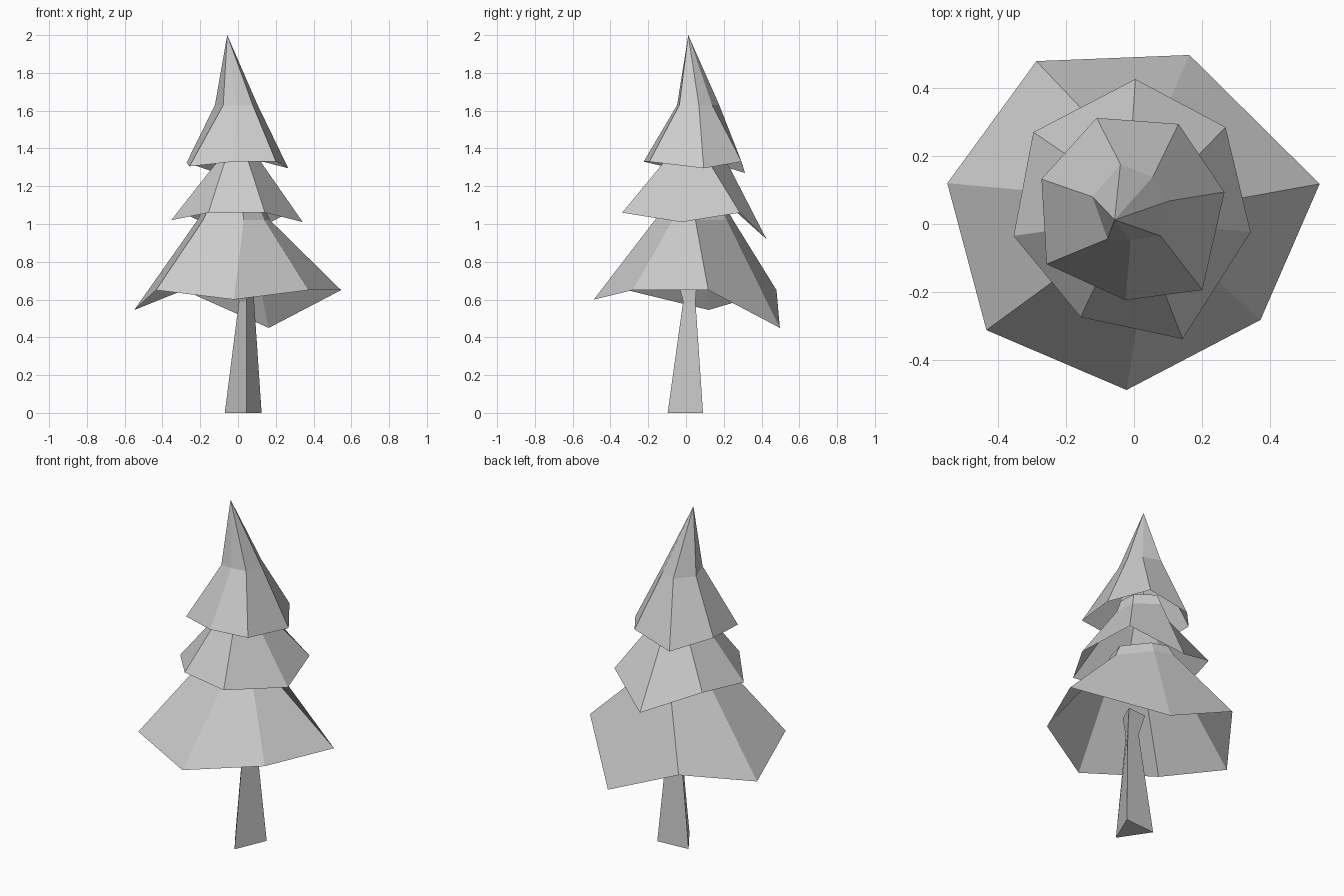
import bpy, bmesh
from mathutils import Vector

if "Cube" in bpy.data.objects:
    bpy.data.objects.remove(bpy.data.objects["Cube"])


def loft(name, rings, apex=None, cap_bottom=False):
    """Skin a stack of rings with flat quads; finish with a point or a cap."""
    bm = bmesh.new()
    loops = [[bm.verts.new(p) for p in ring] for ring in rings]
    n = len(loops[0])
    for low, high in zip(loops, loops[1:]):
        for i in range(n):
            j = (i + 1) % n
            bm.faces.new((low[i], low[j], high[j], high[i]))
    top = loops[-1]
    if apex:
        tip = bm.verts.new(apex)
        for i in range(n):
            bm.faces.new((top[i], top[(i + 1) % n], tip))
    else:
        bm.faces.new(top)
    if cap_bottom:
        bm.faces.new(loops[0][::-1])
    bm.normal_update()
    mesh = bpy.data.meshes.new(name)
    bm.to_mesh(mesh)
    bm.free()
    obj = bpy.data.objects.new(name, mesh)
    bpy.context.collection.objects.link(obj)
    return obj


def level(points, z):
    return [(x, y, z) for x, y in points]


def shrink(points, f):
    c = sum((Vector(p) for p in points), Vector((0, 0))) / len(points)
    return [tuple(c + (Vector(p) - c) * f) for p in points]


def tier(name, rim, neck, neck_z, apex=None):
    """Hollow seven-sided skirt: drooping rim, neck, then a lip or a tip."""
    rings = [rim, level(neck, neck_z)]
    if not apex:
        rings.append(level(shrink(neck, 0.82), neck_z + 0.07))
    return loft(name, rings, apex)


# three-sided trunk, pinched below its top
loft("trunk", [
    level([(-.07, .076), (.045, -.097), (.125, .09)], 0),
    level([(.005, .045), (.045, -.015), (.085, .05)], .59),
    level([(-.035, .05), (.037, -.05), (.085, .06)], .72),
], cap_bottom=True)

# lower branches (counter-clockwise from above)
tier("lower_branches",
     [(.163, .497, .45), (-.287, .479, .65), (-.549, .12, .545),
      (-.434, -.312, .65), (-.022, -.488, .60), (.372, -.282, .65),
      (.546, .118, .65)],
     [(.04, .215), (-.07, .25), (-.215, .09), (-.185, -.13),
      (.03, -.165), (.14, -.07), (.17, .05)], 1.02)

# middle branches
tier("middle_branches",
     [(.004, .426, .92), (-.296, .27, 1.06), (-.354, -.035, 1.02),
      (-.157, -.274, 1.06), (.143, -.338, 1.06), (.343, -.024, 1.01),
      (.269, .285, 1.06)],
     [(-.01, .215), (-.09, .13), (-.11, 0), (-.07, -.09),
      (.055, -.115), (.12, .0), (.11, .12)], 1.33)

# top branches with the pointed tip
tier("top_branches",
     [(-.11, .312, 1.27), (-.272, .132, 1.325), (-.257, -.118, 1.305),
      (-.025, -.224, 1.33), (.201, -.194, 1.33), (.266, .094, 1.295),
      (.131, .294, 1.33)],
     [(-.04, .176), (-.122, .08), (-.078, -.044), (-.01, -.047),
      (.078, -.035), (.104, .068), (.055, .138)], 1.63,
     apex=(-.057, .012, 2))
